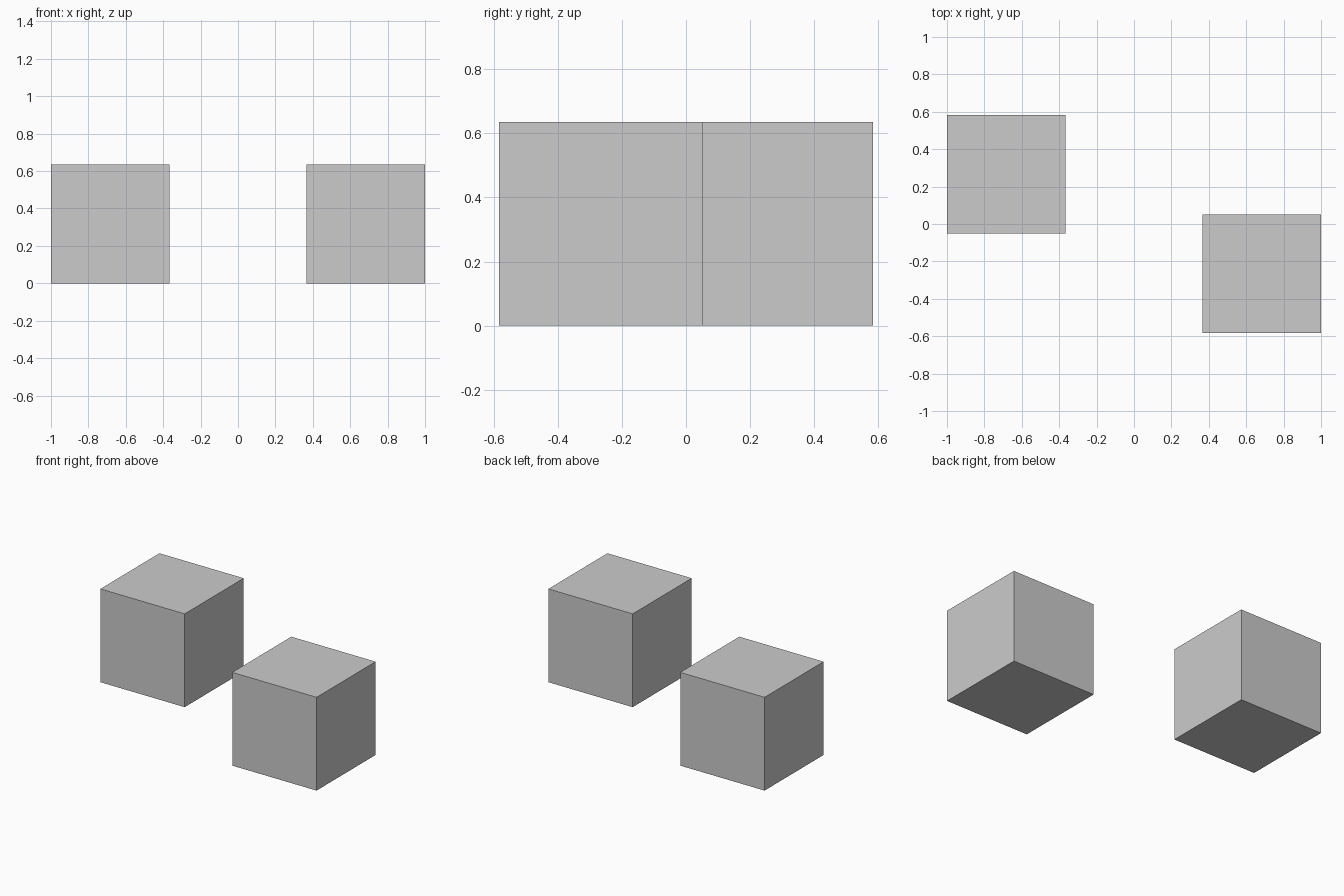
import bpy

if "Cube" in bpy.data.objects:
    bpy.data.objects.remove(bpy.data.objects["Cube"])

SIZE = 0.635
HALF = SIZE / 2


def add_cube(name, x, y):
    bpy.ops.mesh.primitive_cube_add(size=SIZE, location=(x, y, HALF))
    bpy.context.object.name = name


# Two equal cubes, placed diagonally opposite each other about the origin
for name, side in (("left_cube", -1), ("right_cube", 1)):
    add_cube(name, side * (1 - HALF), -side * (0.583 - HALF))
